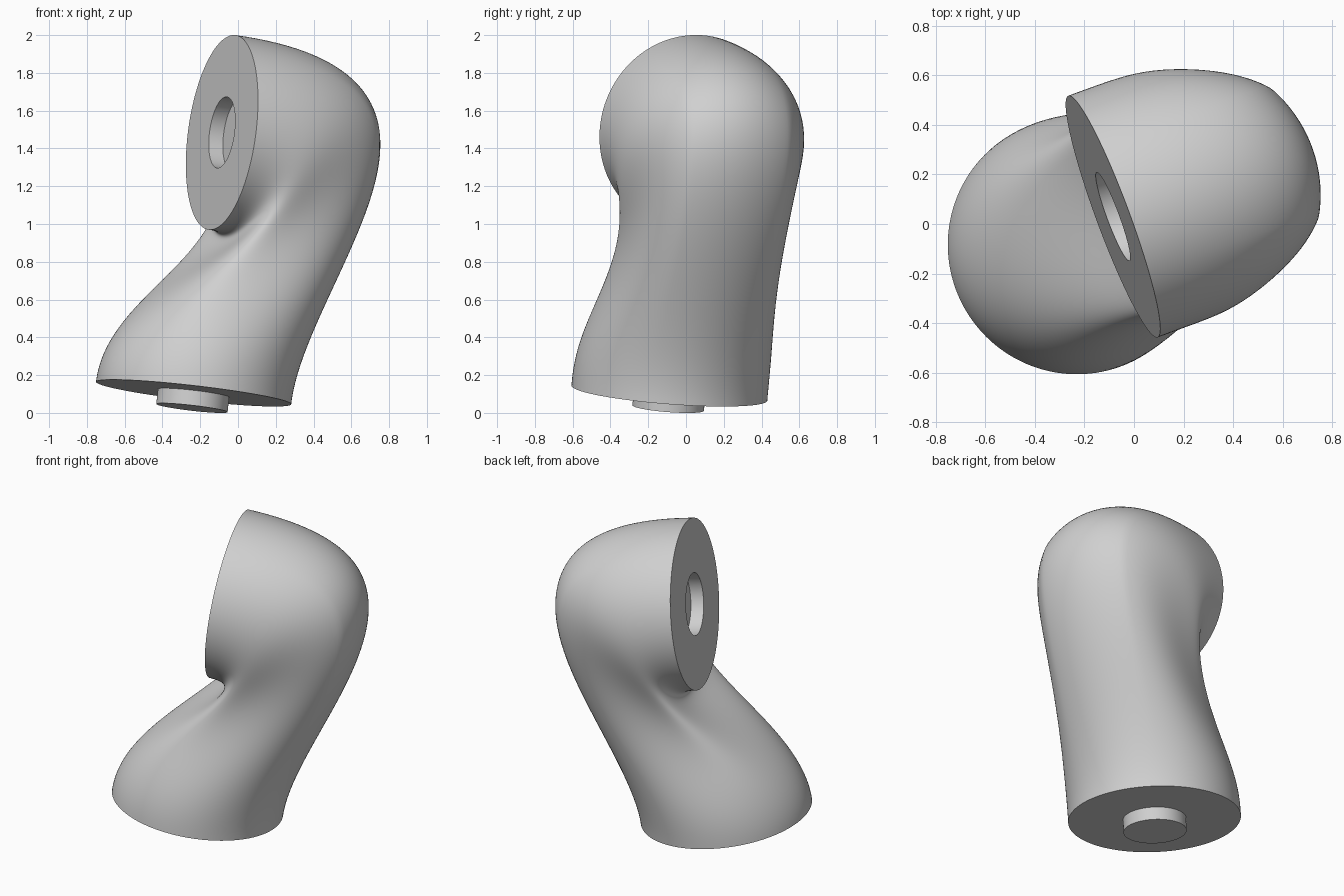
import bpy
import bmesh
import math
from mathutils import Vector

if "Cube" in bpy.data.objects:
    bpy.data.objects.remove(bpy.data.objects["Cube"], do_unlink=True)

SIDES, STEPS = 128, 72
RADIUS, PIN_RADIUS, PIN_LENGTH = 0.52, 0.19, 0.08

# Two round end faces: the foot looks down, the joint face looks sideways
foot_centre = Vector((-0.235, -0.088, 0.105))
foot_axis = Vector((0.115, 0.077, 1)).normalized()
face_centre = Vector((-0.085, 0.03, 1.485))
face_axis = Vector((-0.933, -0.345, 0.13)).normalized()

# Bend plane: "outward" is the outside of the elbow, "across" its width
outward = Vector((-face_axis.x, -face_axis.y, 0)).normalized()
across = Vector((0, 0, 1)).cross(outward)


def frame(axis, hint):
    """Two unit vectors square to the axis, the first closest to the hint."""
    first = (hint - axis * hint.dot(axis)).normalized()
    return first, axis.cross(first)


foot_frame = frame(foot_axis, outward)
face_frame = frame(face_axis, Vector((0, 0, 1)))
angles = [math.tau * i / SIDES for i in range(SIDES)]


def circle(centre, axes, radius):
    return [centre + radius * (axes[0] * math.cos(a) + axes[1] * math.sin(a))
            for a in angles]


def elbow_ring(t):
    """Cross-section of the elbow, blended from the foot to the joint face."""
    start = circle(foot_centre, foot_frame, RADIUS)
    end = circle(face_centre, face_frame, RADIUS)
    s = 1 - t
    waist = 0.19 * t ** 3 * s ** 4 / 0.0084
    ring = []
    for a, p, q in zip(angles, start, end):
        c, n = math.cos(a), math.sin(a)
        # Long tangents outside the bend, short inside, with a soft ridge
        lift = 1.77 + 0.25 * c
        pull = min(2.3 + 1.9 * c + 0.7 * c * c, 4.65 - 0.9 * n * n)
        point = p * (s * s * (1 + 2 * t)) + q * (t * t * (3 - 2 * t))
        point += foot_axis * (lift * t * s * s) - face_axis * (pull * t * t * s)
        # Narrow the waist on both sides
        ring.append(point - across * (RADIUS * n * waist * abs(n) ** 3))
    return ring


def loft(name, rings, material):
    """Skin a list of rings and close both ends."""
    bm = bmesh.new()
    rows = [[bm.verts.new(p) for p in ring] for ring in rings]
    for low, high in zip(rows, rows[1:]):
        for i in range(SIDES):
            j = (i + 1) % SIDES
            bm.faces.new((low[i], low[j], high[j], high[i]))
    bm.faces.new(rows[0][::-1])
    bm.faces.new(rows[-1])
    bmesh.ops.recalc_face_normals(bm, faces=bm.faces)
    mesh = bpy.data.meshes.new(name)
    bm.to_mesh(mesh)
    bm.free()
    mesh.materials.append(material)
    obj = bpy.data.objects.new(name, mesh)
    bpy.context.collection.objects.link(obj)
    bpy.ops.object.select_all(action='DESELECT')
    obj.select_set(True)
    bpy.context.view_layer.objects.active = obj
    bpy.ops.object.shade_smooth_by_angle(angle=math.radians(35))


grey = bpy.data.materials.new("light_grey")
grey.use_nodes = True
colour = (0.63, 0.63, 0.63, 1)
grey.diffuse_color = colour
grey.node_tree.nodes["Principled BSDF"].inputs["Base Color"].default_value = colour

# Elbow body, ending in a flat face with a round socket
body_rings = [elbow_ring(k / STEPS) for k in range(STEPS + 1)]
body_rings.append(circle(face_centre, face_frame, PIN_RADIUS))
body_rings.append(circle(face_centre - face_axis * PIN_LENGTH, face_frame, PIN_RADIUS))
loft("elbow_body", body_rings, grey)

# Round pin under the foot
loft("foot_pin", [circle(foot_centre + foot_axis * d, foot_frame, PIN_RADIUS)
                  for d in (-PIN_LENGTH, 0.01)], grey)
